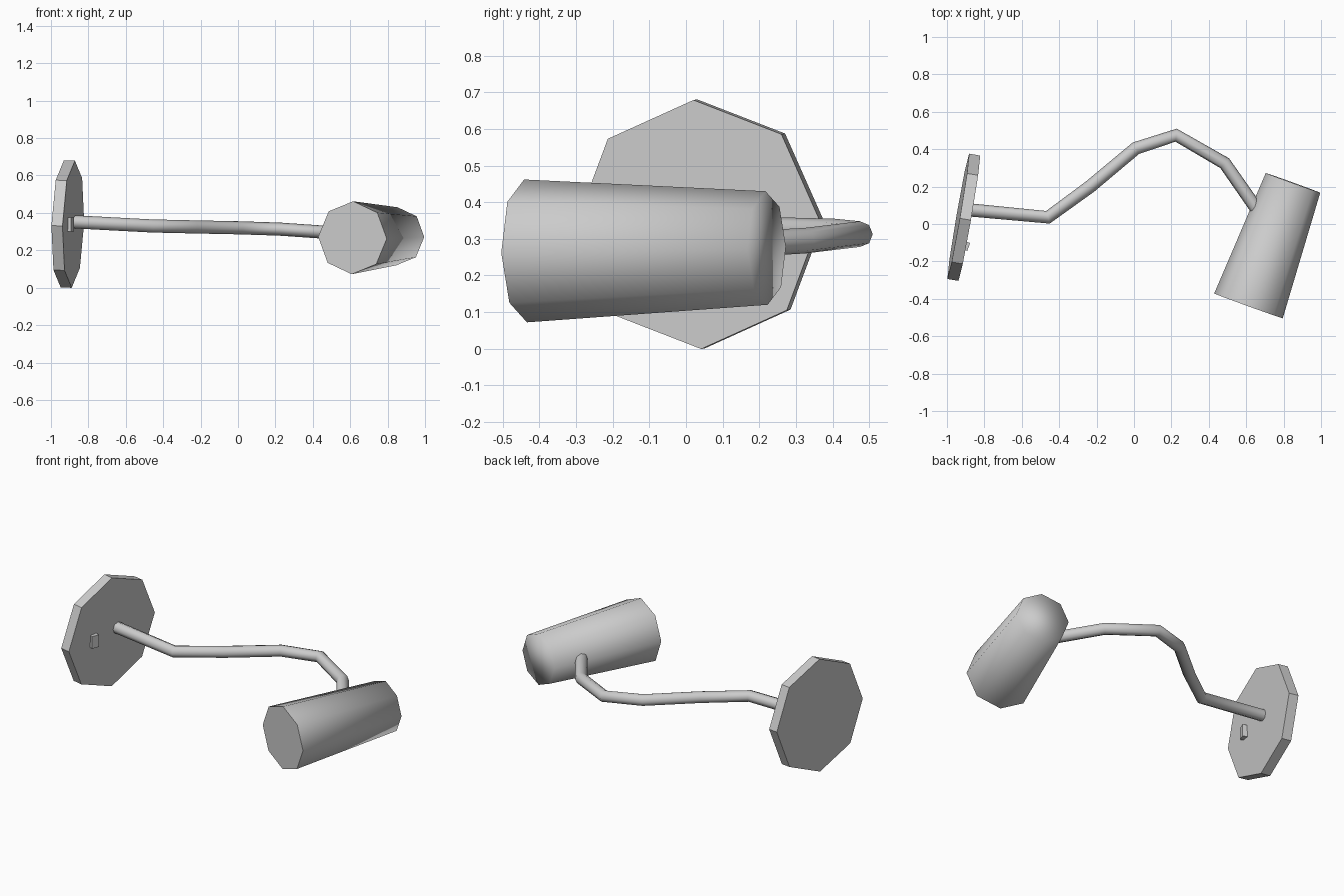
import bpy
import bmesh
import math
from mathutils import Matrix, Vector

cube = bpy.data.objects.get("Cube")
if cube:
    bpy.data.objects.remove(cube)

GREY = (0.6, 0.6, 0.6, 1.0)
grey = bpy.data.materials.new("grey metal")
grey.use_nodes = True
grey.diffuse_color = GREY
grey.node_tree.nodes["Principled BSDF"].inputs["Base Color"].default_value = GREY


def frame(center, axis, roll=0.0):
    """Placement whose local z follows axis and local x points up."""
    z = Vector(axis).normalized()
    y = z.cross(Vector((0, 0, 1))).normalized()
    x = y.cross(z)
    m = Matrix((x, y, z)).transposed().to_4x4()
    return Matrix.Translation(center) @ m @ Matrix.Rotation(math.radians(roll), 4, "Z")


def add_object(name, bm):
    mesh = bpy.data.meshes.new(name)
    bmesh.ops.recalc_face_normals(bm, faces=bm.faces)
    bm.to_mesh(mesh)
    bm.free()
    mesh.materials.append(grey)
    obj = bpy.data.objects.new(name, mesh)
    bpy.context.collection.objects.link(obj)
    return obj


def octagon_prism(start, end, r_start, r_end, roll):
    """Capped eight-sided prism with a corner pointing up."""
    start, end = Vector(start), Vector(end)
    bm = bmesh.new()
    bmesh.ops.create_cone(bm, cap_ends=True, segments=8, radius1=r_start, radius2=r_end,
                          depth=(end - start).length,
                          matrix=frame((start + end) / 2, end - start, roll))
    return bm


# Wall plate: thin flat-sided octagon
PLATE_AXIS = Vector((0.985, -0.17, -0.03))
plate_center = Vector((-0.91, 0.036, 0.34))
half = PLATE_AXIS * 0.03
add_object("wall_plate", octagon_prism(plate_center - half, plate_center + half, 0.34, 0.34, 1.5))

# Switch: small tilted block on the plate
bm = bmesh.new()
bmesh.ops.create_cube(bm, size=1)
place = (Matrix.Translation((-0.905, -0.115, 0.337)) @ Matrix.Rotation(math.radians(-20), 4, "Z")
         @ Matrix.Diagonal((0.045, 0.045, 0.075, 1)))
bmesh.ops.transform(bm, matrix=place, verts=bm.verts)
add_object("switch", bm)

# Lamp head: tapered octagon, smooth at the back and crisp at the front rim
head_front = Vector((0.612, -0.438, 0.267))
head_back = Vector((0.85, 0.22, 0.275))
bm = octagon_prism(head_front, head_back, 0.195, 0.155, 1.5)
forward = (head_front - head_back).normalized()
bm.normal_update()
for face in bm.faces:
    face.smooth = True
    if face.normal.dot(forward) > 0.9:
        face.smooth = False
        for edge in face.edges:
            edge.smooth = False
add_object("lamp_head", bm)

# Arm: bent tube from the plate to the head
path = [(-0.875, 0.075, 0.352), (-0.46, 0.036, 0.33), (-0.235, 0.20, 0.325),
        (0.01, 0.405, 0.32), (0.225, 0.475, 0.313), (0.485, 0.325, 0.295), (0.67, 0.06, 0.28)]
curve = bpy.data.curves.new("arm", "CURVE")
curve.dimensions = "3D"
curve.bevel_depth = 0.035
curve.bevel_resolution = 2
curve.use_fill_caps = True
spline = curve.splines.new("POLY")
spline.points.add(len(path) - 1)
for point, co in zip(spline.points, path):
    point.co = (*co, 1)
curve.materials.append(grey)
arm = bpy.data.objects.new("arm", curve)
bpy.context.collection.objects.link(arm)
bpy.context.view_layer.objects.active = arm
arm.select_set(True)
bpy.ops.object.convert(target="MESH")
bpy.ops.object.shade_smooth_by_angle(angle=math.radians(60))
